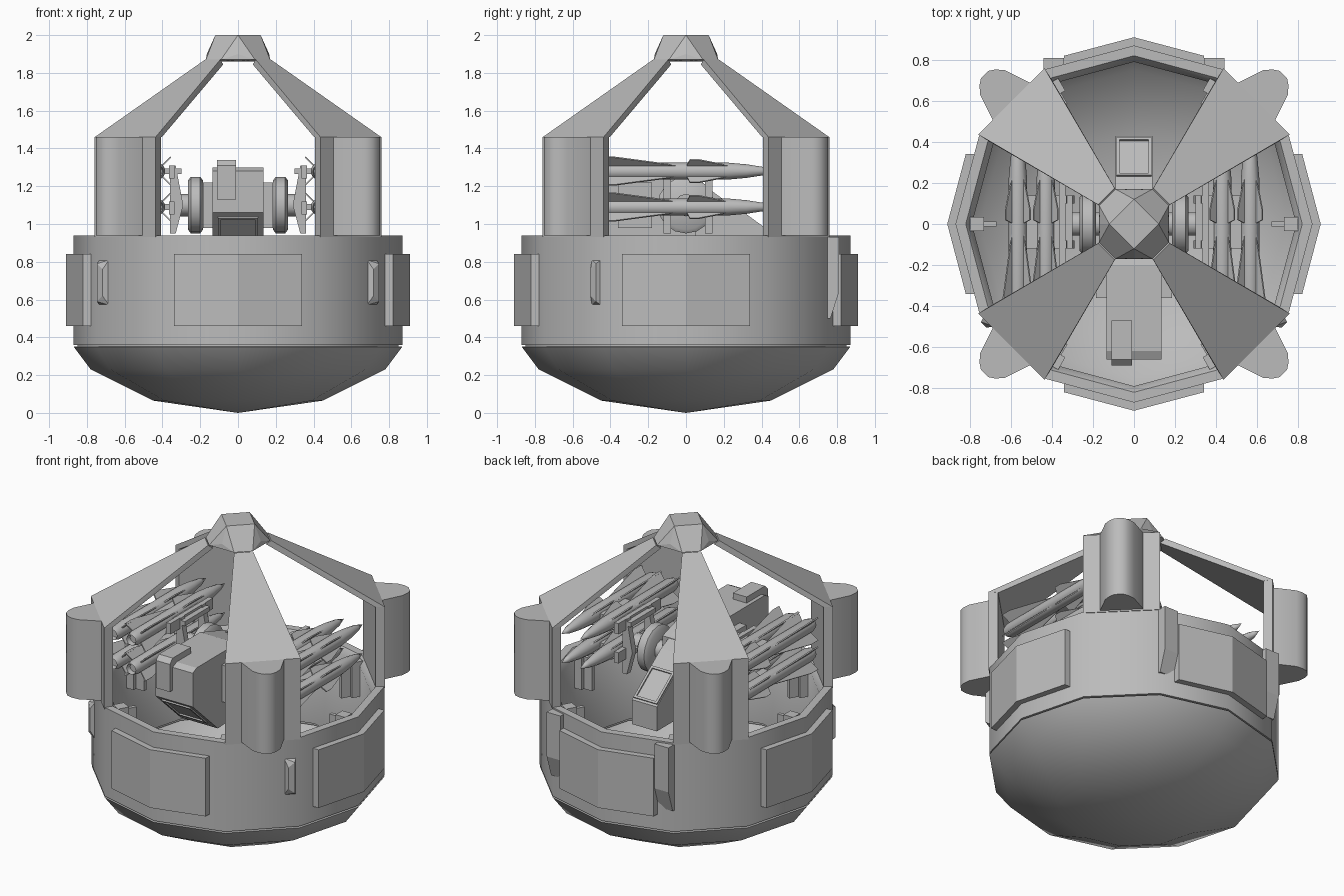
import bpy, bmesh, math
from mathutils import Matrix, Vector

cube = bpy.data.objects.get("Cube")
if cube:
    bpy.data.objects.remove(cube)

grey = bpy.data.materials.new("plain_grey")
grey.use_nodes = True
grey.diffuse_color = (0.5, 0.5, 0.5, 1)
grey.node_tree.nodes["Principled BSDF"].inputs["Base Color"].default_value = (0.5, 0.5, 0.5, 1)


def finish(name, bm, matrix=Matrix(), smooth=0):
    bmesh.ops.recalc_face_normals(bm, faces=bm.faces[:])
    bm.transform(matrix)
    me = bpy.data.meshes.new(name)
    bm.to_mesh(me)
    bm.free()
    me.materials.append(grey)
    ob = bpy.data.objects.new(name, me)
    bpy.context.collection.objects.link(ob)
    if smooth:
        bpy.ops.object.select_all(action='DESELECT')
        ob.select_set(True)
        bpy.context.view_layer.objects.active = ob
        bpy.ops.object.shade_smooth_by_angle(angle=math.radians(smooth))
    return ob


def hull(name, points, matrix=Matrix()):
    bm = bmesh.new()
    for p in points:
        bm.verts.new(p)
    bmesh.ops.convex_hull(bm, input=bm.verts[:])
    bmesh.ops.dissolve_limit(bm, angle_limit=0.01, verts=bm.verts[:], edges=bm.edges[:])
    return finish(name, bm, matrix)


def box(name, x, y, z, matrix=Matrix()):
    return hull(name, [(a, b, c) for a in x for b in y for c in z], matrix)


def prism(name, outline, low, high, matrix=Matrix(), smooth=0):
    """Extrude an xy outline along z."""
    bm = bmesh.new()
    face = bm.faces.new([bm.verts.new((a, b, low)) for a, b in outline])
    new = bmesh.ops.extrude_face_region(bm, geom=[face])["geom"]
    bmesh.ops.translate(bm, verts=[v for v in new if isinstance(v, bmesh.types.BMVert)],
                        vec=(0, 0, high - low))
    return finish(name, bm, matrix, smooth)


def lathe(name, profile, sides, matrix=Matrix(), closed=False, smooth=40):
    bm = bmesh.new()
    verts = [bm.verts.new((r, 0, z)) for r, z in profile]
    edges = [bm.edges.new(p) for p in zip(verts, verts[1:])]
    if closed:
        edges.append(bm.edges.new((verts[-1], verts[0])))
    bmesh.ops.spin(bm, geom=verts + edges, axis=(0, 0, 1), cent=(0, 0, 0),
                   steps=sides, angle=math.tau, use_duplicate=False)
    bmesh.ops.remove_doubles(bm, verts=bm.verts[:], dist=0.0005)
    return finish(name, bm, matrix, smooth)


def turn(degrees, axis='Z'):
    return Matrix.Rotation(math.radians(degrees), 4, axis)


# Twelve-sided bowl and wall
lathe("bowl", [(0, 0), (.45, .065), (.78, .23), (.87, .35), (.83, .352), (.75, .25),
               (.43, .09), (0, .03)], 12)
lathe("bowl_seam", [(.85, .345), (.85, .365), (.8, .365), (.8, .345)], 12, closed=True)
lathe("wall", [(.87, .36), (.87, .94), (.82, .94), (.79, .90), (.79, .36)], 12, closed=True)

# Bent armour panels on the four sides
for i in range(4):
    prism("side_panel", [(.91, 0), (.82, .34), (.77, .34), (.86, 0), (.77, -.34), (.82, -.34)],
          .46, .84, turn(90 * i))

# Corner posts, rounded pods and sloping roof arms
for i in range(4):
    m = turn(45 + 90 * i)
    hull("post", [(r, s * w, z) for r, w in ((.845, .228), (.79, .215))
                  for s in (1, -1) for z in (.93, 1.46)], m)
    half = [(.84, .13), (.975, .085), (1.01, .055), (1.03, .025)]
    prism("pod", half + [(r, -t) for r, t in reversed(half)], .94, 1.46, m, 35)
    hull("roof_arm", [(r, s * w, z) for r, w, z in
                      ((.845, .228, 1.46), (.19, .057, 1.87), (.785, .215, 1.46),
                       (.16, .05, 1.845)) for s in (1, -1)], m)

# Roof hub
hub = [(0, .12, 2), (0, .165, 1.9), (.09, .17, 1.87), (-.09, .17, 1.87), (0, .12, 1.86)]
hull("hub", [turn(90 * i) @ Vector(p) for i in range(4) for p in hub])

# Inner wall brackets
for i in range(6):
    box("bracket", (.73, .80), (-.035, .035), (.7, .93), turn(60 * i))
    box("bracket_bar", (.67, .74), (-.012, .012), (.7, .91), turn(60 * i))

# Outer clips at the front, tapered flaps at the back
for s in (1, -1):
    hull("front_clip", [(r, s * t, z) for r, t, z in
                        ((.835, .20, .57), (.835, .20, .81), (.835, .13, .57), (.835, .13, .81),
                         (.865, .19, .59), (.865, .19, .79), (.865, .15, .62), (.865, .15, .76))],
         turn(-45 if s > 0 else -135))
    hull("back_flap", [(s * x, y, z) for x in (.34, .44) for y, z in
                       ((.74, .93), (.81, .93), (.81, .64), (.765, .5), (.74, .5))])

# Central launcher body: a side profile extruded across
SIDE = Matrix(((0, 0, 1, 0), (1, 0, 0, 0), (0, 1, 0, 0), (0, 0, 0, 1)))
prism("launcher_body", [(-.66, 1.06), (-.66, 1.28), (-.62, 1.3), (-.2, 1.3), (.05, 1.22),
                        (.05, .85), (-.4, .82)], -.135, .135, SIDE)
prism("launcher_tail", [(0, 1.24), (.13, 1.18), (.43, .96), (.43, .8), (0, .8)], -.09, .09, SIDE)
prism("sight", [(-.69, 1.13), (-.69, 1.31), (-.66, 1.34), (-.47, 1.34), (-.47, 1.25),
                (-.63, 1.25), (-.63, 1.13)], -.11, -.01, SIDE)
for s in (1, -1):
    box("shoulder_block", sorted((s * .12, s * .185)), (-.36, -.18), (.98, 1.22))

# Raised frames on the sloping tail and under the nose
def frame(name, centre, tilt, w, h):
    m = Matrix.Translation(centre) @ turn(tilt, 'X')
    for s in (1, -1):
        box(name, (s * w, s * (w - .015)), (-h, h), (0, .009), m)
        box(name, (-w, w), (s * h, s * (h - .015)), (0, .009), m)

frame("tail_frame", (0, .325, 1.037), -36.3, .085, .115)
frame("nose_frame", (0, -.55, .958), 137.3, .105, .12)

# Pivot drums, rack plates and missiles on both sides
TO_X = turn(90, 'Y')
TO_Y = turn(-90, 'X')
for s in (1, -1):
    lathe("pivot_drum", [(0, -.04), (.13, -.04), (.15, -.025), (.15, .025), (.13, .04), (0, .04)],
          16, Matrix.Translation((s * .225, 0, 1.1)) @ TO_X)
    lathe("axle", [(0, -.16), (.06, -.16), (.06, .16), (0, .16)], 10,
          Matrix.Translation((s * .2, 0, 1.1)) @ TO_X)
    for y in (-.1, .12):
        hull("rack_plate", [(s * x, y + d, z) for d in (-.02, .02) for x, z in
                            ((.29, 1.1), (.33, .95), (.36, .95), (.31, 1.04),
                             (.31, 1.16), (.33, 1.31), (.36, 1.31))])
    for z in (1.09, 1.28):
        box("rack_arm", sorted((s * .3, s * .57)), (-.12, .14), (z - .015, z + .015))
        box("rack_rail", sorted((s * .335, s * .365)), (-.22, .22), (z - .04, z + .03))
        for x in (.43, .566):
            place = Matrix.Translation((s * x, 0, z))
            lathe("missile", [(0, -.46), (.028, -.46), (.034, -.49), (.045, -.45), (.045, .22),
                              (.036, .32), (.022, .41), (0, .48)], 12, place @ TO_Y)
            for k in range(4):
                m = place @ turn(45 + 90 * k, 'Y')
                hull("tail_fin", [(d, y, h) for d in (-.004, .004) for y, h in
                                  ((.02, .03), (-.43, .03), (-.45, .105), (-.38, .105))], m)
                hull("nose_fin", [(d, y, h) for d in (-.004, .004) for y, h in
                                  ((.27, .03), (.0, .03), (.02, .085), (.07, .085))], m)
